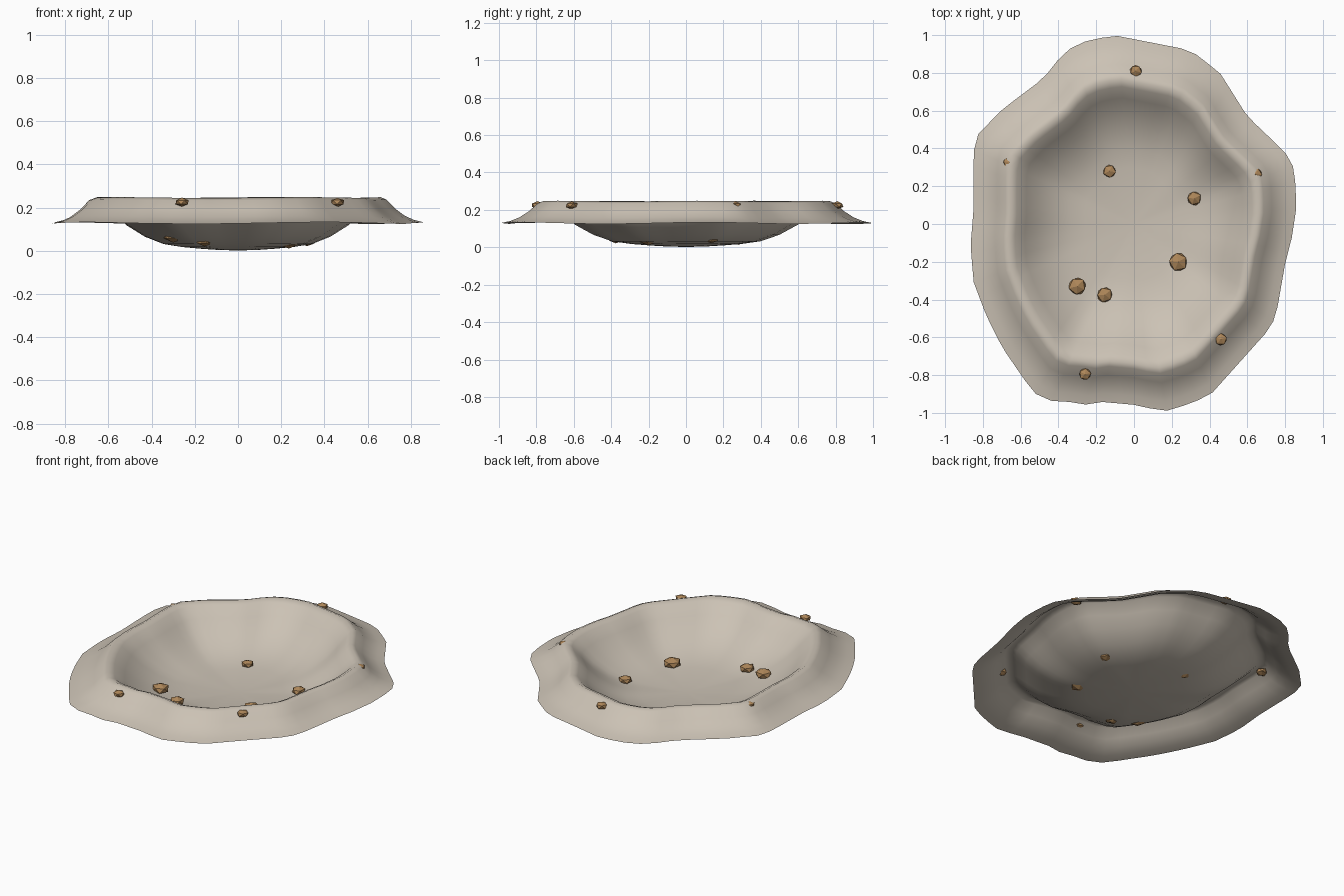
import bpy, bmesh, math, random
from mathutils import Vector, Matrix

random.seed(4)
SEGMENTS = 72

default_cube = bpy.data.objects.get("Cube")
if default_cube:
    bpy.data.objects.remove(default_cube, do_unlink=True)


def make_material(name, color):
    material = bpy.data.materials.new(name)
    material.use_nodes = True
    material.diffuse_color = color
    material.node_tree.nodes["Principled BSDF"].inputs["Base Color"].default_value = color
    return material


def finish_object(name, mesh_builder, material, smooth):
    mesh = bpy.data.meshes.new(name)
    mesh_builder.to_mesh(mesh)
    mesh_builder.free()
    mesh.materials.append(material)
    for polygon in mesh.polygons:
        polygon.use_smooth = smooth
    created = bpy.data.objects.new(name, mesh)
    bpy.context.collection.objects.link(created)
    return created


dust = make_material("pale dust", (0.60, 0.54, 0.46, 1))
brown = make_material("brown rock", (0.42, 0.24, 0.10, 1))

# Irregular outer edge of the crater, clockwise from the back
outline = [Vector(point) for point in (
    (-.11, 1), (.3, .92), (.455, .8), (.6, .57), (.8, .38), (.85, .29),
    (.86, .09), (.836, -.07), (.8, -.21), (.75, -.495), (.7, -.575),
    (.4, -.91), (.24, -.97), (.15, -.995), (.03, -.96), (-.19, -.94),
    (-.275, -.96), (-.35, -.94), (-.465, -.935), (-.535, -.89),
    (-.7, -.65), (-.78, -.49), (-.85, -.305), (-.865, -.11),
    (-.85, .065), (-.85, .38), (-.825, .475), (-.7, .605),
    (-.48, .77), (-.37, .91), (-.285, .96))]

# Cross-section: fraction of the outer radius, height
profile = [(0, .002), (.1, .004), (.2, .01), (.3, .018), (.4, .032),
           (.5, .066), (.6, .12), (.67, .178), (.73, .23), (.77, .247),
           (.80, .236), (.85, .192), (.9, .16), (.95, .14), (1, .129)]


def edge_radius(angle):
    """Distance from the centre to the outline in one direction."""
    direction = Vector((math.cos(angle), math.sin(angle)))
    for start, end in zip(outline, outline[1:] + outline[:1]):
        side = end - start
        determinant = direction.cross(side)
        if abs(determinant) < 1e-6:
            continue
        distance = start.cross(side) / determinant
        along = start.cross(direction) / determinant
        if distance > 0 and -1e-5 <= along <= 1 + 1e-5:
            return distance
    return 1.0


def profile_height(fraction):
    for (inner, low), (outer, high) in zip(profile, profile[1:]):
        if fraction <= outer:
            return low + (high - low) * (fraction - inner) / (outer - inner)
    return profile[-1][1]


# Crater sheet: bowl, raised rim and flared skirt
builder = bmesh.new()
centre = builder.verts.new((0, 0, profile[0][1]))
angles = [math.tau * i / SEGMENTS for i in range(SEGMENTS)]
radii = [edge_radius(angle) for angle in angles]
rings = []
for fraction, height in profile[1:]:
    ring = []
    for angle, radius in zip(angles, radii):
        ripple = .004 * fraction ** 3 * math.sin(5 * angle + 1)
        reach = radius * fraction
        ring.append(builder.verts.new((reach * math.cos(angle),
                                       reach * math.sin(angle), height + ripple)))
    rings.append(ring)
for i in range(SEGMENTS):
    j = (i + 1) % SEGMENTS
    builder.faces.new((centre, rings[0][i], rings[0][j]))
    for inner, outer in zip(rings, rings[1:]):
        builder.faces.new((inner[i], outer[i], outer[j], inner[j]))
finish_object("crater", builder, dust, True)


def add_rock(name, x, y, z, radius):
    """Flattened, slightly irregular faceted stone."""
    rock = bmesh.new()
    bmesh.ops.create_icosphere(rock, subdivisions=1, radius=radius)
    for vertex in rock.verts:
        vertex.co *= random.uniform(.93, 1.05)
    spin = Matrix.Rotation(random.uniform(0, math.tau), 4, "Z")
    rock.transform(Matrix.Diagonal((1, 1, .6, 1)) @ spin)
    finish_object(name, rock, brown, False).location = (x, y, z)


# Stones resting in the bowl
for x, y, radius in [(-.13, .28, .037), (.32, .135, .04), (.235, -.2, .053),
                     (-.3, -.33, .051), (-.155, -.375, .045)]:
    fraction = math.hypot(x, y) / edge_radius(math.atan2(y, x))
    add_rock("bowl_rock", x, y, profile_height(fraction) + radius * .35, radius)

# Stones half buried along the rim
for x, y in [(.01, .81), (.46, -.61), (-.26, -.795), (.645, .265), (-.66, .325)]:
    add_rock("rim_rock", x, y, .225, .035)
